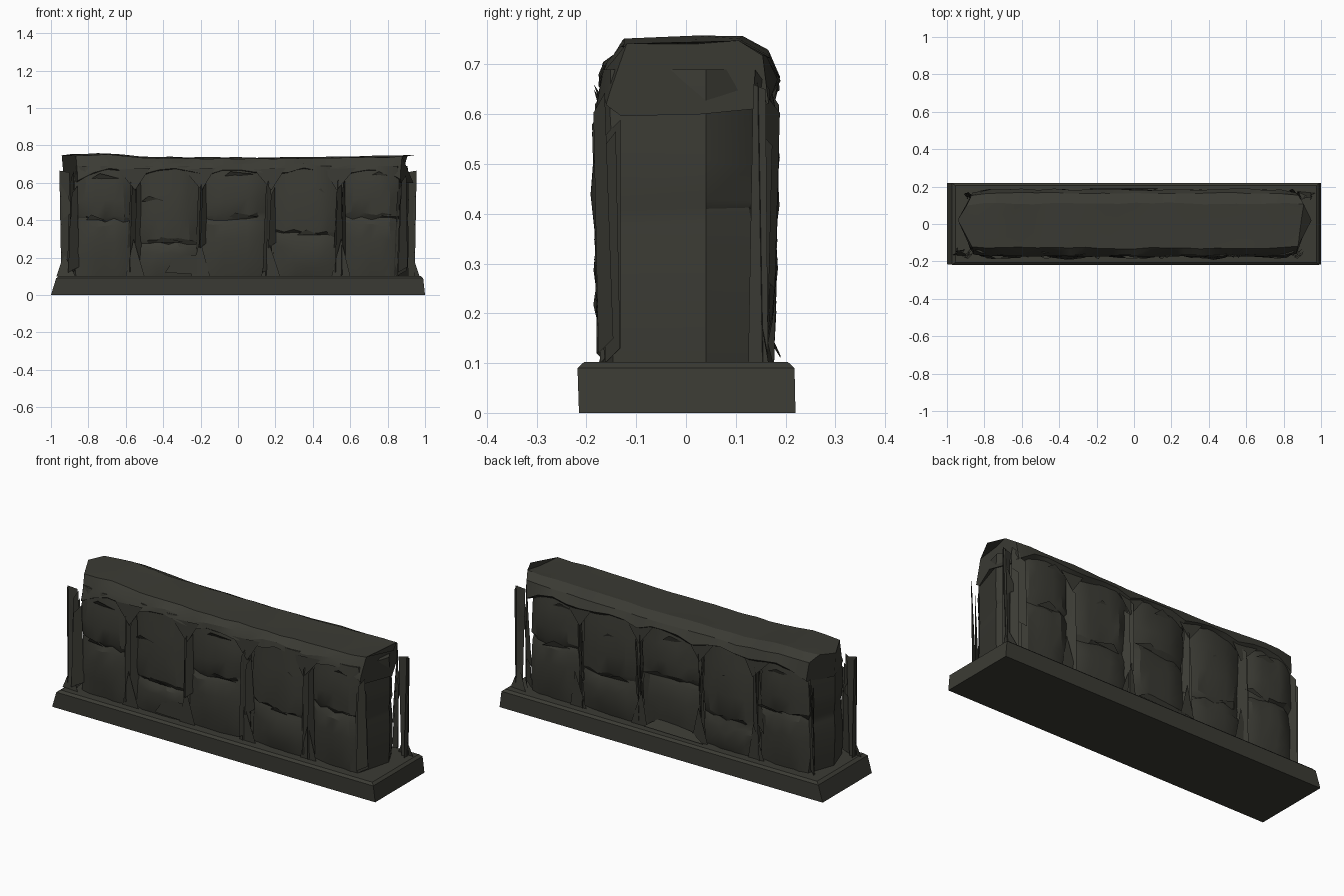
import bpy, bmesh, math, random

random.seed(4)
cube = bpy.data.objects.get("Cube")
if cube:
    bpy.data.objects.remove(cube)

# Single weathered stone colour
stone = bpy.data.materials.new("dark_olive_stone")
stone.use_nodes = True
colour = (0.043, 0.043, 0.034, 1)
stone.diffuse_color = colour
bsdf = stone.node_tree.nodes["Principled BSDF"]
bsdf.inputs["Base Color"].default_value = colour
bsdf.inputs["Roughness"].default_value = 0.9


def jit(a):
    return random.uniform(-a, a)


def finish(name, bm, angle=30, solid=True):
    if solid:
        bmesh.ops.recalc_face_normals(bm, faces=bm.faces)
    mesh = bpy.data.meshes.new(name)
    bm.to_mesh(mesh)
    bm.free()
    mesh.materials.append(stone)
    ob = bpy.data.objects.new(name, mesh)
    bpy.context.collection.objects.link(ob)
    bpy.ops.object.select_all(action='DESELECT')
    ob.select_set(True)
    bpy.context.view_layer.objects.active = ob
    bpy.ops.object.shade_smooth_by_angle(angle=math.radians(angle))
    return ob


def loft(name, rings, angle=30):
    """Skin a closed solid through equal-length rings of points."""
    bm = bmesh.new()
    loops = [[bm.verts.new(p) for p in ring] for ring in rings]
    n = len(loops[0])
    for a, b in zip(loops, loops[1:]):
        for i in range(n):
            j = (i + 1) % n
            bm.faces.new((a[i], a[j], b[j], b[i]))
    bm.faces.new(loops[0][::-1])
    bm.faces.new(loops[-1])
    return finish(name, bm, angle)


def shards(name, polys):
    """Loose thin sheets of broken stone."""
    bm = bmesh.new()
    for poly in polys:
        bm.faces.new([bm.verts.new(p) for p in poly])
    return finish(name, bm, solid=False)


# Plinth slab with a worn upper edge
def rect(x0, x1, y0, y1, z):
    return [(x0, y0, z), (x1, y0, z), (x1, y1, z), (x0, y1, z)]


loft("plinth", [rect(-1, 1, -.215, .22, 0),
                rect(-.972, .99, -.218, .218, .09),
                rect(-.955, .975, -.205, .205, .102)], 15)

# Five bulging wall blocks, each split into two courses at its own height
edges = [-.88, -.55, -.2, .175, .55, .87]
courses = [.4, .28, .41, .32, .41]
COLS = 6
BOTTOM, TOP = .09, .69


def block(index, x0, x1, split):
    mid, half = (x0 + x1) / 2, (x1 - x0) / 2 - .008
    low, high = split - BOTTOM, TOP - split
    levels = [(BOTTOM, .25), (BOTTOM + low * .3, .8), (BOTTOM + low * .65, 1),
              (split - .03, .8), (split, .4), (split + .02, .8),
              (split + high * .35, 1.1), (split + high * .7, .9), (TOP, .5)]
    lean = jit(.01)
    rings = []
    for z, swell in levels:
        grow = half - .01 * (1 - swell)
        inner = BOTTOM < z < TOP
        rows = []
        for s in (-1, 1):
            row = []
            for i in range(COLS + 1):
                t = 2 * i / COLS - 1
                bulge = .146 + .034 * swell * (1 - t ** 4) - .006 * t ** 6
                y = s * bulge + lean * t + jit(.006)
                dz = t * lean + jit(.012) if inner else 0
                row.append((mid + t * grow + jit(.006), y, z + dz))
            rows.append(row)
        # The outer end faces of the wall swell sideways
        left = (mid - grow - (.05 if index == 0 else 0), 0, z)
        right = (mid + grow + (.05 if index == 4 else 0), .04, z)
        rings.append(rows[0] + [right] + rows[1][::-1] + [left])
    return loft(f"wall_block_{index + 1}", rings, 25)


for k, (x0, x1, split) in enumerate(zip(edges, edges[1:], courses)):
    block(k, x0, x1, split)

# Inner piers behind the joints
for k, x in enumerate(edges[1:-1]):
    loft(f"inner_pier_{k + 1}", [rect(x - .03, x + .03, -.12, .12, z)
                                 for z in (.14, .66)])

# Weathered coping, scalloped over the joints, with rounded ends
profile = [(-.14, .645), (-.172, .66), (-.162, .69), (-.128, .728), (.02, .732),
           (.11, .736), (.165, .708), (.185, .67), (.15, .645), (.02, .645)]
rings = []
STATIONS = 21
for i in range(STATIONS):
    u = 2 * i / (STATIONS - 1) - 1
    end = max(0, abs(u) - .9) * 10
    lift = .012 * u * u + .016 * math.exp(-((u + .8) / .15) ** 2)
    dip = .012 * math.cos(u * math.tau / .4)
    ring = []
    for y, z in profile:
        top = z > .7
        reach = .945 - .07 * min(1, abs(y - .02) / .14) - (0 if top else .01)
        ring.append((u * reach + .006 + jit(.004), y * (1 - .08 * end) + jit(.005),
                     z + (lift + jit(.003) if top else dip + jit(.01) - .03 * end)))
    rings.append(ring)
loft("coping", rings, 25)

# Splintered sheets covering the joints, front and back
for side, s in (("front", -1), ("back", 1)):
    strips = []
    for x in edges:
        for n in range(3):
            px = x + jit(.02)
            low = random.choice((.1, .12, .25))
            high = random.uniform(.55, .69)
            w = random.uniform(.012, .03)
            y = s * (.168 + jit(.012))
            strips.append([(px - w, y, low), (px + w, y - s * .03, low + .03),
                           (px + w * .7, y - s * .02 + jit(.01), high),
                           (px - w * .3, y + s * .01, high - .04)])
    for x in edges[1:-1]:
        strips.append([(x - .05, s * .165, .1), (x + .05, s * .165, .1),
                       (x + jit(.02), s * .17, .3)])
        strips.append([(x - .09, s * .172, .67), (x + .08, s * .172, .68),
                       (x + jit(.03), s * .175, .56)])
    shards(f"{side}_joint_splinters", strips)

    # Chips lifting along the courses
    chips = []
    for x0, x1, split in zip(edges, edges[1:], courses):
        for z in (split, split + .22):
            x = (x0 + x1) / 2 + jit(.08)
            w = random.uniform(.05, .09)
            chips.append([(x - w, s * .165, z), (x + w, s * .178, z + jit(.02)),
                          (x + jit(.05), s * .185, z + .03)])
    shards(f"{side}_chips", chips)

# Broad standing sheets detached from opposite corners
for name, s in (("left", 1), ("right", -1)):
    y = s * .145
    shards(f"{name}_standing_sheet", [
        [(s * .91, y, .1), (s * .945, y + s * .01, .1),
         (s * .955, y, .665), (s * .9, y - s * .01, .655)],
        [(s * .94, y - .02, .1), (s * .94, y + .02, .1),
         (s * .95, y + .015, .65), (s * .95, y - .01, .66)],
        [(s * .87, y + s * .03, .1), (s * .97, y + s * .02, .1),
         (s * .93, y, .22)],
        [(s * .87, y, .45), (s * .95, y, .6), (s * .95, y, .4)]])

# Loose flaps at the foot of the wall
shards("foot_flaps", [
    [(-.39, -.18, .12), (-.22, -.17, .11), (-.22, -.175, .21), (-.33, -.18, .21)],
    [(-.24, .19, .11), (.13, .19, .115), (.05, .165, .17), (-.15, .165, .15)]])
